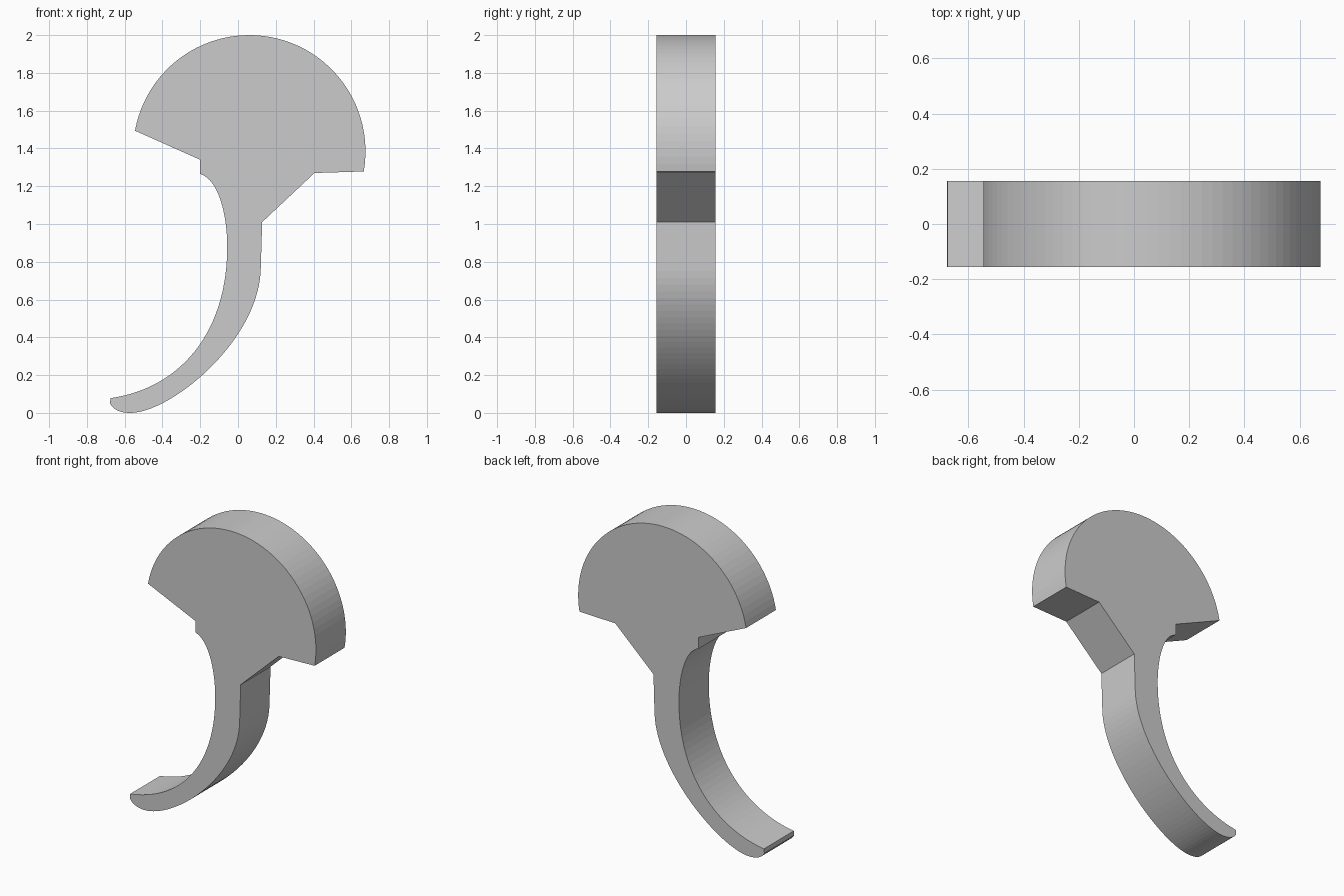
import bpy, bmesh, math
from mathutils import Vector

if "Cube" in bpy.data.objects:
    bpy.data.objects.remove(bpy.data.objects["Cube"])

HALF_DEPTH = 0.155


def arc(cx, cz, r, a0, a1, n):
    return [(cx + r * math.cos(a0 + (a1 - a0) * i / n),
             cz + r * math.sin(a0 + (a1 - a0) * i / n)) for i in range(n + 1)]


def bezier(p0, p1, p2, p3, n):
    pts = [Vector(p) for p in (p0, p1, p2, p3)]
    out = []
    for i in range(n + 1):
        t = i / n
        w = ((1 - t) ** 3, 3 * t * (1 - t) ** 2, 3 * t * t * (1 - t), t ** 3)
        v = sum((p * k for p, k in zip(pts, w)), Vector((0, 0)))
        out.append((v.x, v.y))
    return out


# Rounded head, from its right lower corner over the top to the left one
outline = arc(0.06, 1.385, 0.615, math.radians(-10), math.radians(169.8), 48)
# Left shoulder and notch
outline.append((-0.20, 1.34))
# Inner (concave) side of the curved finger lever
outline += bezier((-0.20, 1.265), (-0.10, 1.235), (-0.057, 1.04), (-0.057, 0.88), 16)
outline += bezier((-0.057, 0.88), (-0.057, 0.42), (-0.31, 0.13), (-0.675, 0.078), 28)[1:]
# Rounded tip
outline += bezier((-0.678, 0.05), (-0.66, 0.015), (-0.62, 0.0), (-0.57, 0.0), 8)
# Outer side of the lever
outline += bezier((-0.57, 0.0), (-0.36, 0.0), (0.10, 0.37), (0.12, 0.75), 32)[1:]
# Right shoulder
outline += [(0.128, 1.01), (0.405, 1.27)]

# Extrude the outline through the thickness
bm = bmesh.new()
face = bm.faces.new([bm.verts.new((x, -HALF_DEPTH, z)) for x, z in outline])
ext = bmesh.ops.extrude_face_region(bm, geom=[face], use_keep_orig=True)
bmesh.ops.translate(bm, vec=(0, 2 * HALF_DEPTH, 0),
                    verts=[g for g in ext["geom"] if isinstance(g, bmesh.types.BMVert)])
bmesh.ops.recalc_face_normals(bm, faces=bm.faces)

mesh = bpy.data.meshes.new("trigger_lever")
bm.to_mesh(mesh)
bm.free()
bpy.context.collection.objects.link(bpy.data.objects.new("trigger_lever", mesh))
